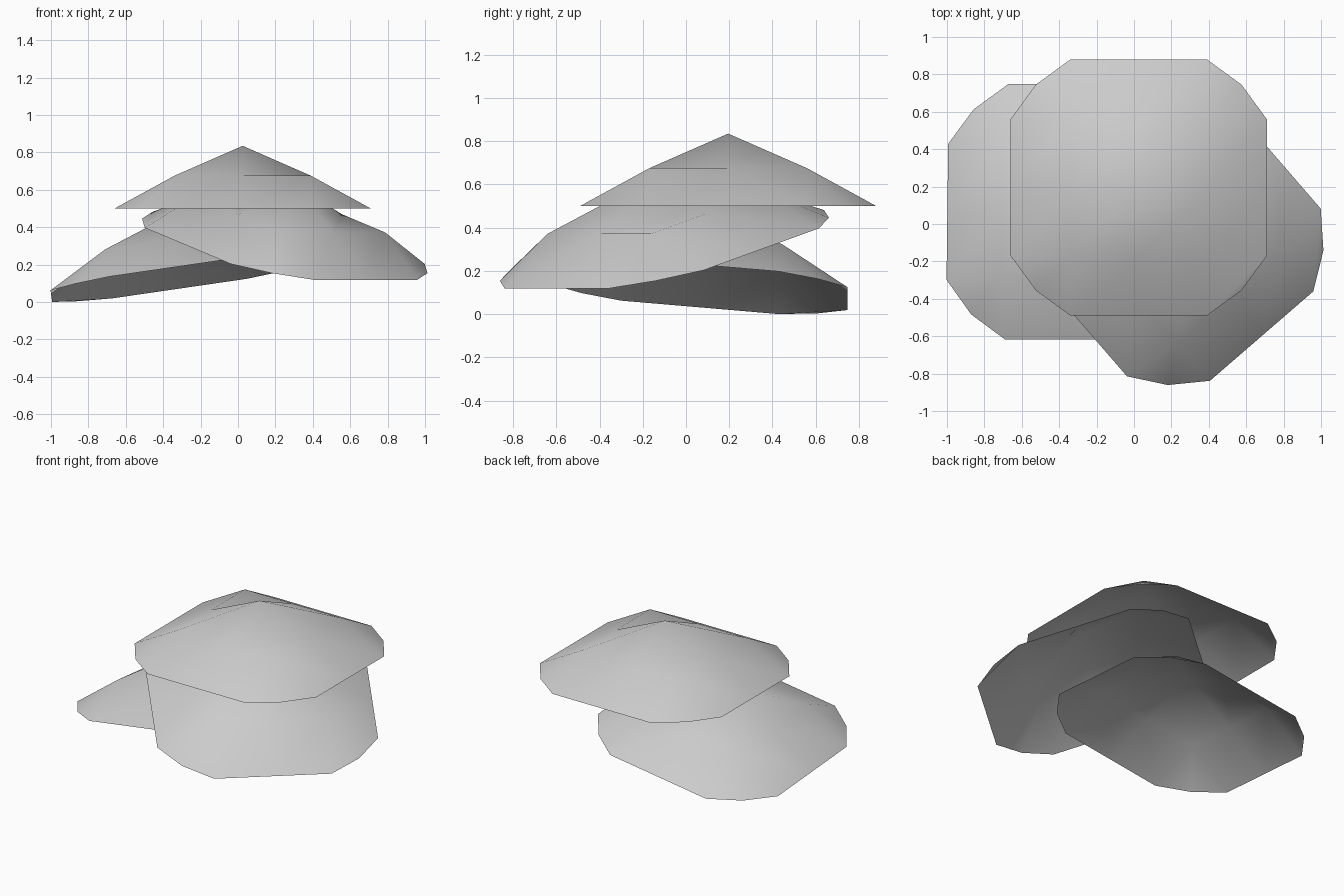
import bpy
import bmesh
from mathutils import Matrix, Vector

if "Cube" in bpy.data.objects:
    bpy.data.objects.remove(bpy.data.objects["Cube"])

GREY = (0.6, 0.6, 0.6, 1.0)
mat = bpy.data.materials.new("plain grey")
mat.use_nodes = True
mat.diffuse_color = GREY
mat.node_tree.nodes["Principled BSDF"].inputs["Base Color"].default_value = GREY

HALF, INNER, CORNER = 0.685, 0.365, 0.55   # rim, inner ring, rounded corner
PEAK, SHOULDER = 0.335, 0.175              # heights above the rim


def canopy_point(i, j):
    """Grid position -2..2 to a point on the domed square sheet."""
    ring = max(abs(i), abs(j))
    if abs(i) == 2 and abs(j) == 2:
        x, y = CORNER * i / 2, CORNER * j / 2
    else:
        step = (0, INNER, HALF)
        x = step[abs(i)] * (1 if i > 0 else -1)
        y = step[abs(j)] * (1 if j > 0 else -1)
    return Vector((x, y, (PEAK, SHOULDER, 0)[ring]))


def make_canopy(name, centre, side, depth):
    """Open shell whose rim lies in the plane of the two given directions."""
    u = Vector(side).normalized()
    n = u.cross(Vector(depth)).normalized()
    v = n.cross(u)
    frame = Matrix((u, v, n)).transposed()
    bm = bmesh.new()
    span = range(-2, 3)
    grid = {(i, j): bm.verts.new(frame @ canopy_point(i, j) + Vector(centre))
            for i in span for j in span}
    for i in range(-2, 2):
        for j in range(-2, 2):
            bm.faces.new((grid[i, j], grid[i + 1, j],
                          grid[i + 1, j + 1], grid[i, j + 1]))
    for face in bm.faces:
        face.smooth = True
    mesh = bpy.data.meshes.new(name)
    bm.to_mesh(mesh)
    bm.free()
    mesh.materials.append(mat)
    obj = bpy.data.objects.new(name, mesh)
    bpy.context.collection.objects.link(obj)
    return obj


# Level top shell, then the two tilted shells beneath it
make_canopy("top_canopy", (0.025, 0.195, 0.5), (1, 0, 0), (0, 1, 0))
make_canopy("middle_canopy", (0.25, -0.1, 0.3), (0.757, 0.655, 0), (-0.63, 0.73, 0.265))
make_canopy("bottom_canopy", (-0.32, 0.065, 0.13), (0.99, 0, 0.144), (0, 1, -0.087))
